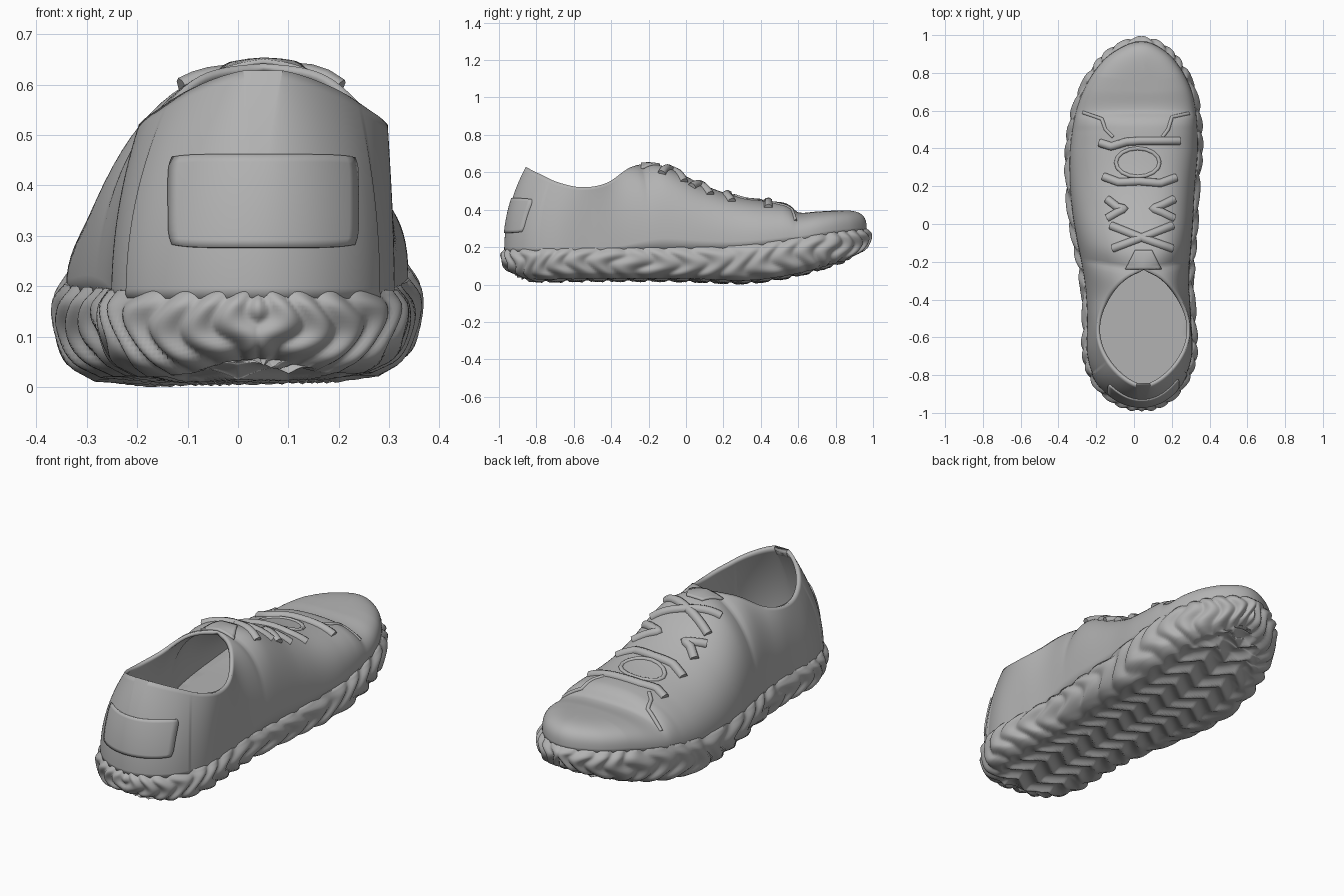
import bpy, bmesh, math
from mathutils import Vector
from mathutils.bvhtree import BVHTree

if "Cube" in bpy.data.objects:
    bpy.data.objects.remove(bpy.data.objects["Cube"])

grey = bpy.data.materials.new("mid_grey")
grey.diffuse_color = (0.45, 0.45, 0.45, 1)
grey.use_nodes = True
grey.node_tree.nodes["Principled BSDF"].inputs["Base Color"].default_value = grey.diffuse_color
N = 240                      # stations from heel to toe


def interp(x, pts):
    """Smooth curve through (x, value) points."""
    n = len(pts)
    if x <= pts[0][0]:
        return pts[0][1]
    if x >= pts[-1][0]:
        return pts[-1][1]
    k = next(i for i in range(n - 1) if pts[i + 1][0] >= x)

    def slope(i):
        a, b = pts[max(i - 1, 0)], pts[min(i + 1, n - 1)]
        return (b[1] - a[1]) / (b[0] - a[0])
    (x0, y0), (x1, y1) = pts[k], pts[k + 1]
    h = x1 - x0
    t = (x - x0) / h
    return ((2*t**3 - 3*t*t + 1) * y0 + (t**3 - 2*t*t + t) * h * slope(k)
            + (3*t*t - 2*t**3) * y1 + (t**3 - t*t) * h * slope(k + 1))


def make(name, verts, faces, thickness=0, offset=-1):
    me = bpy.data.meshes.new(name)
    me.from_pydata(verts, [], faces)
    bm = bmesh.new()
    bm.from_mesh(me)
    bmesh.ops.remove_doubles(bm, verts=bm.verts, dist=0.0004)
    if not thickness:
        bmesh.ops.recalc_face_normals(bm, faces=bm.faces)
    bm.to_mesh(me)
    bm.free()
    ob = bpy.data.objects.new(name, me)
    bpy.context.collection.objects.link(ob)
    me.materials.append(grey)
    bpy.ops.object.select_all(action='DESELECT')
    ob.select_set(True)
    bpy.context.view_layer.objects.active = ob
    bpy.ops.object.shade_smooth_by_angle(angle=math.radians(60))
    if thickness:
        m = ob.modifiers.new("thickness", 'SOLIDIFY')
        m.thickness, m.offset = thickness, offset
    return ob


# Plan outline of the sole, keyed by y, sampled as an angle so both ends are round
def by_angle(pts):
    return [(math.acos(max(-1, min(1, -y))), x) for y, x in pts]


RIGHT = by_angle([(-1, .04), (-.95, .19), (-.85, .28), (-.7, .33), (-.5, .325), (-.3, .315),
                  (0, .335), (.2, .345), (.4, .36), (.6, .35), (.75, .315), (.9, .225), (.97, .14), (1, .04)])
LEFT = by_angle([(-1, .04), (-.95, -.12), (-.85, -.22), (-.7, -.27), (-.5, -.27), (-.3, -.285),
                 (0, -.34), (.2, -.36), (.4, -.36), (.6, -.33), (.75, -.275), (.9, -.17), (.97, -.07), (1, .04)])
SOLE_LOW = [(-1, .06), (-.9, .025), (-.5, .022), (0, .02), (.3, .01), (.5, .03), (.7, .07), (.9, .125), (1, .17)]
SOLE_TOP = [(-1, .19), (0, .2), (.3, .21), (.6, .25), (.8, .28), (1, .3)]
RIM_Y = [(-1, -.865), (-.6, -.58), (-.2, -.25), (.1, .1), (.58, .58), (.8, .75), (1, .82)]
RIM_Z = [(-.86, .63), (-.78, .59), (-.68, .545), (-.55, .52), (-.42, .545), (-.3, .625), (-.2, .645), (-.1, .625),
         (.1, .53), (.25, .478), (.4, .45), (.52, .438), (.56, .42), (.6, .386), (.7, .39), (.82, .397)]
SIDE_INSET = [(0, .085), (.15, .035), (.45, .008), (.8, 0), (1, .022)]

plan = []
for k in range(2 * N):
    a = math.pi * (k if k <= N else 2 * N - k) / N
    plan.append(Vector((interp(a, RIGHT if k <= N else LEFT), -.988 * math.cos(a), 0)))
normal = []
for k in range(2 * N):
    t = plan[(k + 1) % (2 * N)] - plan[k - 1]
    normal.append(Vector((t.y, -t.x, 0)).normalized())


# Chunky sole: lumpy side wall and zigzag tread underneath
def side_point(k, g):
    i = k if k <= N else 2 * N - k
    a = math.pi * i / N
    shift = math.sin(a) * (1.3 if k > N else 0)
    wave = math.sin(21 * a + 1.1 * math.sin(6 * g + 2 * math.sin(5 * a)) + shift)
    lump = math.sqrt(wave * wave + .03) - .65
    p = plan[k] + normal[k] * (.03 * (1 - .5 * g) * lump - interp(g, SIDE_INSET))
    lo, hi = interp(plan[k].y, SOLE_LOW), interp(plan[k].y, SOLE_TOP)
    if k <= N:
        lo += .012 * math.sin(a)
    p.z = lo + (hi - lo) * g
    return p


def tread(p):
    zig = abs((p.x / .2) % 1 - .5) * 1.3
    return .024 * (abs(math.sin(math.pi * (p.y / .11 + zig))) - .55)


G, NB, NT = 19, 54, 10
verts, faces = [], []
for i in range(N + 1):
    left = [side_point((2 * N - i) % (2 * N), j / (G - 1)) for j in range(G)]
    right = [side_point(i, j / (G - 1)) for j in range(G)]
    ring = []
    for j in range(1, NB):
        p = left[0].lerp(right[0], j / NB)
        edge = min(1, 6 * j / NB, 6 * (NB - j) / NB)
        p.z = max(p.z + tread(p) * edge, 0)
        ring.append(p)
    ring += right
    ring += [right[-1].lerp(left[-1], j / NT) for j in range(1, NT)]
    ring += left[::-1]
    verts += ring
R = len(ring)
for i in range(N):
    for j in range(R):
        faces.append((i*R + j, i*R + (j+1) % R, (i+1)*R + (j+1) % R, (i+1)*R + j))
make("sole", verts, faces)

# Upper: ribs rise from the sole to the ankle rim, or to the centre ridge further forward
S = 22
verts, faces = [], []
for k in range(2 * N):
    side = 1 if k <= N else -1
    y = plan[k].y
    base = plan[k] - normal[k] * (.016 if y < -.8 else .022)
    base.z = interp(y, SOLE_TOP) - .015
    ty = interp(y, RIM_Y)
    q = (ty + .865) / .615
    half = .247 * math.sin(math.pi * q) ** .6 if 0 < q < 1 else 0
    top = Vector((.05 + side * half, ty, interp(ty, RIM_Z)))
    w = max(0, min(1, (y + .45) / .35))        # wall profile blends into arched vamp
    w = w * w * (3 - 2 * w)
    kx = .76 if side > 0 else .95
    kx += (.6 - kx) * max(0, min(1, (y - .5) / .3))
    for j in range(S):
        s = j / (S - 1)
        c, sn = max(0, math.cos(s * math.pi / 2)), math.sin(s * math.pi / 2)
        h = (1 - w) * s ** 2.1 + w * (1 - c ** kx)
        v = (1 - w) * s + w * sn ** kx
        p = base.lerp(top, h)
        p.z = base.z + (top.z - base.z) * v
        verts.append(p)
for k in range(2 * N):
    n = (k + 1) % (2 * N)
    for j in range(S - 1):
        faces.append((k*S + j, n*S + j, n*S + j + 1, k*S + j + 1))
make("upper", verts, faces, .018)
tree = BVHTree.FromPolygons(verts, faces)


def on_top(x, y, lift=0):
    """Point on the upper; slides toward the centre until the surface is found."""
    for _ in range(40):
        hit = tree.ray_cast(Vector((x, y, 2)), Vector((0, 0, -1)))[0]
        if hit:
            break
        x += (.04 - x) * .03
    return Vector((x, y, (hit.z if hit else .3) + lift))


def cord(name, pts, radius, lift=-.003):
    """Round cord lying on the vamp."""
    cu = bpy.data.curves.new(name, 'CURVE')
    cu.dimensions, cu.bevel_depth, cu.bevel_resolution = '3D', radius, 2
    cu.use_fill_caps = True
    path = []
    for a, b in zip(pts, pts[1:]):
        path += [(a[0] + (b[0] - a[0]) * t / 6, a[1] + (b[1] - a[1]) * t / 6) for t in range(6)]
    path.append(pts[-1])
    sp = cu.splines.new('POLY')
    sp.points.add(len(path) - 1)
    for pt, (x, y) in zip(sp.points, path):
        pt.co = (*on_top(x, y, lift), 1)
    sp.use_smooth = True
    ob = bpy.data.objects.new(name, cu)
    bpy.context.collection.objects.link(ob)
    cu.materials.append(grey)


# Laces
LACES = [
    [(-.18, .43), (-.12, .41), (-.04, .435), (.03, .44), (.14, .44), (.24, .44)],
    [(-.16, .25), (-.08, .22), (.03, .225), (.14, .215), (.22, .245)],
    [(-.14, .13), (-.09, .09), (-.05, .08), (-.09, .06), (-.14, .03)],
    [(.21, .13), (.15, .1), (.1, .08), (.15, .06), (.21, .03)],
    [(-.12, -.01), (.03, -.07), (.2, -.13)],
    [(.2, -.01), (.05, -.07), (-.11, -.13)]]
for n, pts in enumerate(LACES):
    cord(f"lace_{n + 1}", pts, .023)
ring = [(.02 + .115 * math.cos(t * math.pi / 8), .325 + .075 * math.sin(t * math.pi / 8)) for t in range(17)]
cord("lace_loop", ring, .011)

# Raised seams where the side panels meet the toe cap
cord("seam_left", [(-.27, .59), (-.17, .555), (-.15, .5), (-.11, .46)], .01)
cord("seam_right", [(.29, .585), (.2, .565), (.18, .5), (.15, .46)], .01)


# Thin panels that follow the upper
def panel(name, place, nu, nv, thickness):
    vs = [place(-1 + 2 * i / nu, -1 + 2 * j / nv) for j in range(nv + 1) for i in range(nu + 1)]
    w = nu + 1
    fs = [(j*w + i, j*w + i + 1, (j+1)*w + i + 1, (j+1)*w + i) for j in range(nv) for i in range(nu)]
    make(name, vs, fs, thickness, 0)


def heel_place(u, v):
    x = .05 + .185 * u * math.sqrt(1 - .08 * v ** 6)
    z = .368 + .092 * v * math.sqrt(1 - .12 * u ** 6)
    hit = tree.ray_cast(Vector((x, -2, z)), Vector((0, 1, 0)))[0]
    return hit if hit else Vector((x, -.9, z))


panel("heel_patch", heel_place, 20, 12, .014)
panel("tongue", lambda u, v: on_top(.05 + u * (.07 - .025 * v), -.19 + .05 * v, .002), 10, 8, .014)
